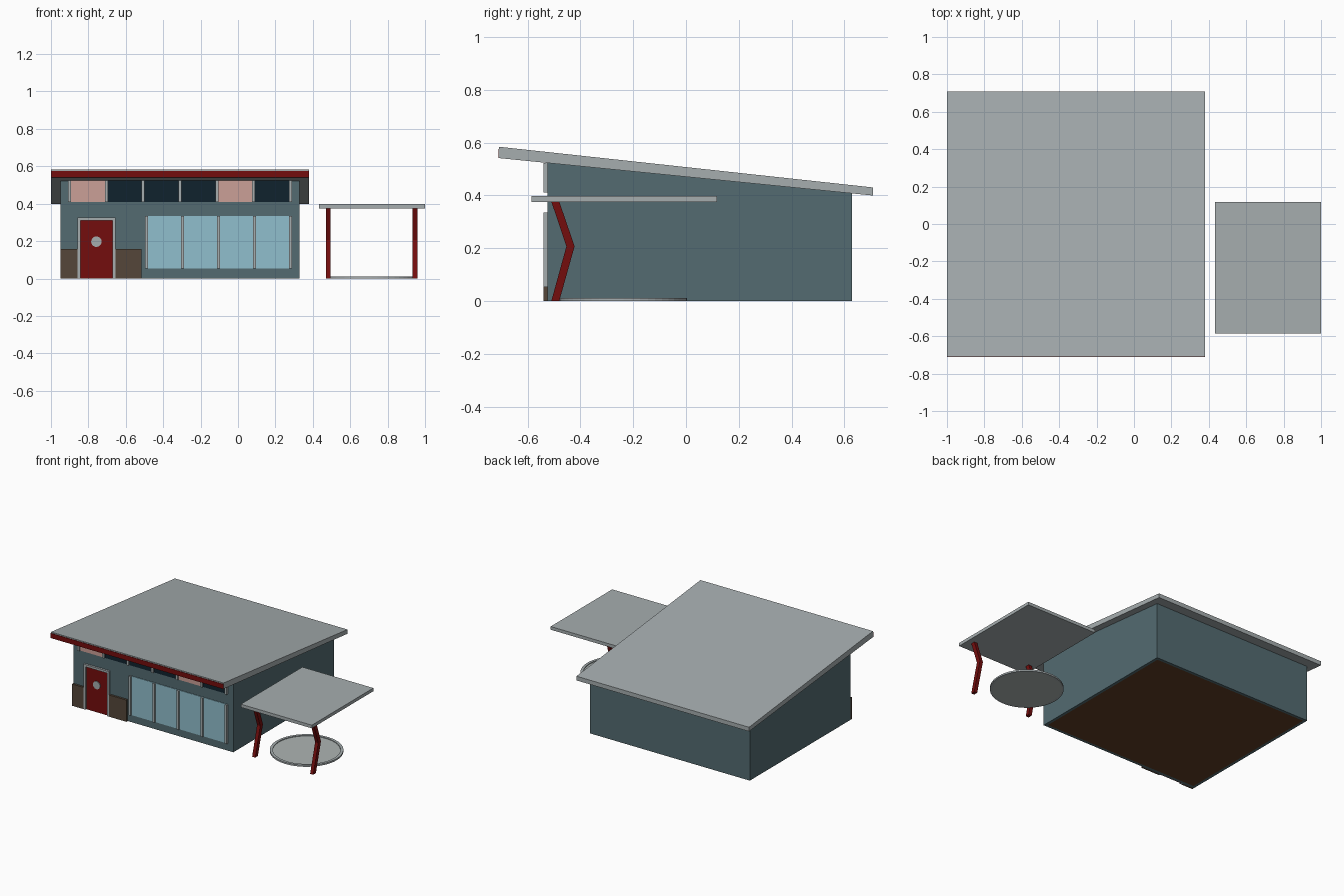
import bpy, bmesh, math
from mathutils import Matrix

old = bpy.data.objects.get("Cube")
if old:
    bpy.data.objects.remove(old, do_unlink=True)


def material(name, r, g, b):
    m = bpy.data.materials.new(name)
    m.use_nodes = True
    m.diffuse_color = (r, g, b, 1)
    m.node_tree.nodes["Principled BSDF"].inputs["Base Color"].default_value = (r, g, b, 1)
    return m


WALL = material("slate blue wall", 0.087, 0.147, 0.165)
GREY = material("light grey", 0.38, 0.42, 0.43)
RED = material("dark red", 0.175, 0.004, 0.004)
GLASS = material("pale blue glass", 0.28, 0.52, 0.61)
NIGHT = material("navy panel", 0.005, 0.016, 0.027)
PINK = material("pink panel", 0.60, 0.35, 0.31)
STONE = material("brown stone", 0.09, 0.062, 0.042)
FLOOR = material("dark brown floor", 0.12, 0.047, 0.018)
PAVING = material("pale paving", 0.42, 0.46, 0.45)


def finish(name, bm, *mats):
    bmesh.ops.recalc_face_normals(bm, faces=bm.faces[:])
    mesh = bpy.data.meshes.new(name)
    bm.to_mesh(mesh)
    bm.free()
    for m in mats:
        mesh.materials.append(m)
    obj = bpy.data.objects.new(name, mesh)
    bpy.context.collection.objects.link(obj)
    return obj


def prism_mesh(profile, x0, x1):
    """Side profile of (y, z) points extruded along x."""
    bm = bmesh.new()
    face = bm.faces.new([bm.verts.new((x0, y, z)) for y, z in profile])
    ext = bmesh.ops.extrude_face_region(bm, geom=[face])
    moved = [v for v in ext["geom"] if isinstance(v, bmesh.types.BMVert)]
    bmesh.ops.translate(bm, verts=moved, vec=(x1 - x0, 0, 0))
    bmesh.ops.recalc_face_normals(bm, faces=bm.faces[:])
    return bm


def prism(name, profile, x0, x1, mat):
    return finish(name, prism_mesh(profile, x0, x1), mat)


def box(name, x0, x1, y0, y1, z0, z1, mat):
    return prism(name, [(y0, z0), (y1, z0), (y1, z1), (y0, z1)], x0, x1, mat)


def disc(name, radius, depth, centre, mat, rot=Matrix()):
    bm = bmesh.new()
    bmesh.ops.create_cone(bm, cap_ends=True, segments=48, radius1=radius, radius2=radius,
                          depth=depth, matrix=Matrix.Translation(centre) @ rot)
    return finish(name, bm, mat)


FRONT, TRIM = -0.525, -0.54   # wall face and the face of the trim
LEFT, RIGHT = -0.95, 0.33


def soffit(y):
    """Height of the sloping underside of the roof."""
    return 0.541 - 0.1 * (y + 0.708)


# House body, with the floor inset into its base
bm = prism_mesh([(FRONT, 0), (0.628, 0), (0.628, soffit(0.628)), (FRONT, soffit(FRONT))], LEFT, RIGHT)
base = [f for f in bm.faces if f.normal.z < -0.9]
bmesh.ops.inset_region(bm, faces=base, thickness=0.028)
for f in base:
    f.material_index = 1
finish("house_walls", bm, WALL, FLOOR)

# Sloping roof and its fascia
prism("roof", [(-0.708, 0.541), (0.708, soffit(0.708)), (0.708, 0.43), (-0.708, 0.584)], -1.0, 0.38, GREY)
box("roof_fascia", -1.0, 0.38, -0.711, -0.707, 0.541, 0.576, RED)


# Window bands: panes between upright mullions
def window_band(name, x0, x1, z0, z1, pane_mats):
    step = (x1 - x0) / len(pane_mats)
    for i, mat in enumerate(pane_mats):
        box(f"{name}_pane_{i + 1}", x0 + i * step, x0 + (i + 1) * step,
            FRONT - 0.004, FRONT + 0.002, z0, z1, mat)
    for i in range(len(pane_mats) + 1):
        x = x0 + i * step
        box(f"{name}_mullion_{i + 1}", x - 0.008, x + 0.008, TRIM, FRONT, z0, z1, GREY)


window_band("upper_window", -0.9, 0.28, 0.41, 0.523, [PINK, NIGHT, NIGHT, NIGHT, PINK, NIGHT])
window_band("lower_window", -0.49, 0.28, 0.053, 0.335, [GLASS] * 4)

# Front door with frame and round window
box("door", -0.842, -0.67, FRONT - 0.005, FRONT, 0, 0.31, RED)
box("door_frame_right", -0.858, -0.842, TRIM, FRONT, 0, 0.31, GREY)
box("door_frame_left", -0.671, -0.655, TRIM, FRONT, 0, 0.31, GREY)
box("door_frame_top", -0.858, -0.655, TRIM, FRONT, 0.31, 0.326, GREY)
disc("door_round_window", 0.028, 0.012, (-0.757, FRONT - 0.005, 0.197), GREY,
     Matrix.Rotation(math.pi / 2, 4, 'X'))

# Stone facing on both sides of the door
box("stone_facing_right", LEFT, -0.858, TRIM, FRONT, 0, 0.157, STONE)
box("stone_facing_left", -0.655, -0.515, TRIM, FRONT, 0, 0.157, STONE)

# Carport canopy on two bent posts
box("carport_canopy", 0.432, 1.0, -0.585, 0.118, 0.375, 0.398, GREY)
bent = [(-0.51, 0), (-0.48, 0), (-0.422, 0.207), (-0.48, 0.376), (-0.51, 0.376), (-0.453, 0.207)]
for name, x in (("right", 0.47), ("left", 0.934)):
    prism(f"carport_post_{name}", bent, x, x + 0.025, RED)

# Round paved pad with a raised rim
pad = (0.715, -0.237)
disc("pad_paving", 0.23, 0.007, (*pad, 0.0035), PAVING)
bm = bmesh.new()
section = [(0.222, 0), (0.241, 0), (0.241, 0.012), (0.222, 0.012)]
verts = [bm.verts.new((pad[0] + r, pad[1], z)) for r, z in section]
edges = [bm.edges.new((verts[i], verts[(i + 1) % 4])) for i in range(4)]
bmesh.ops.spin(bm, geom=verts + edges, cent=(*pad, 0), axis=(0, 0, 1),
               angle=math.tau, steps=48, use_merge=True)
bmesh.ops.remove_doubles(bm, verts=bm.verts[:], dist=0.0001)
finish("pad_rim", bm, GREY)
